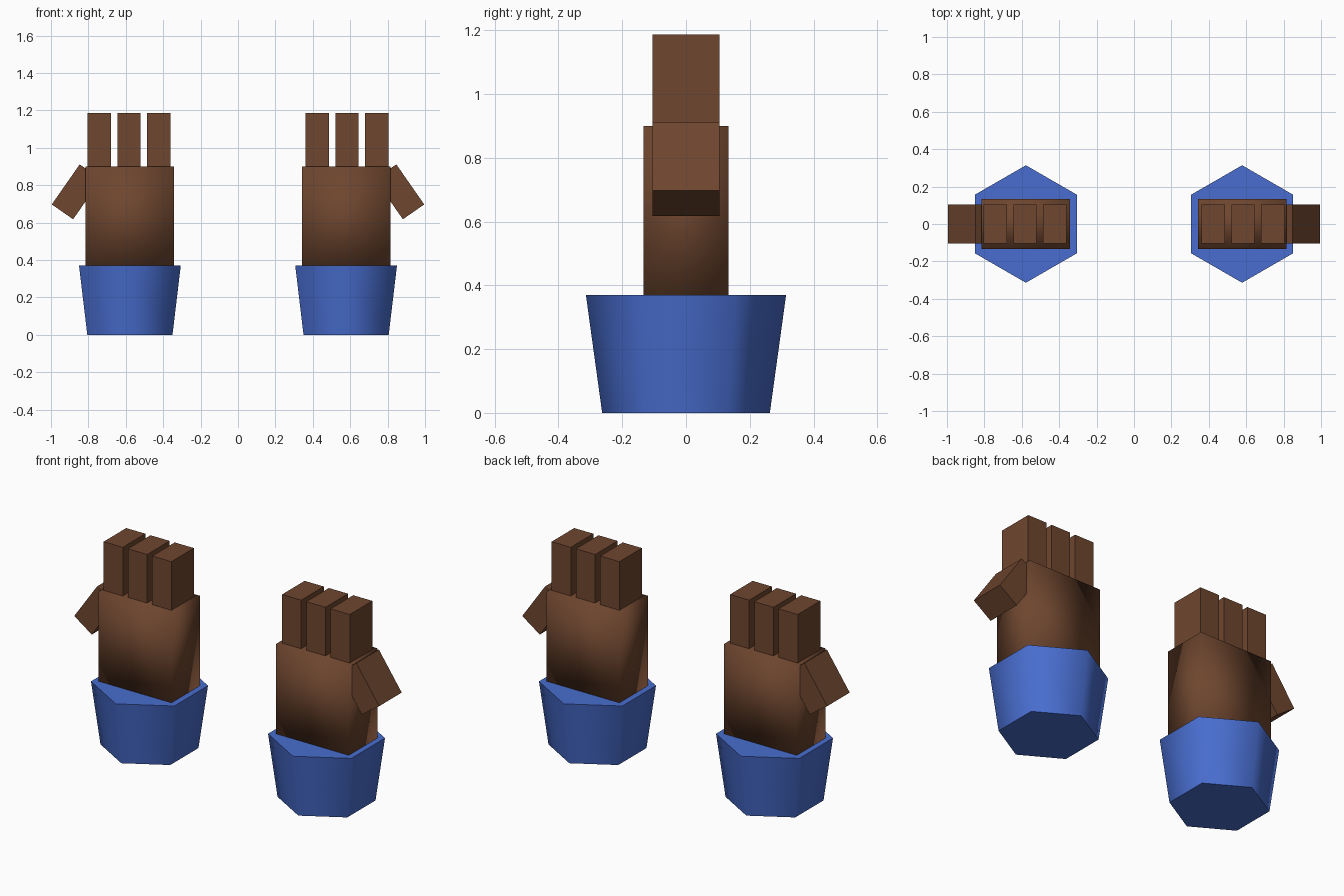
import bpy, bmesh, math
from mathutils import Vector, Matrix

if "Cube" in bpy.data.objects:
    bpy.data.objects.remove(bpy.data.objects["Cube"])


def material(name, rgb):
    m = bpy.data.materials.new(name)
    m.diffuse_color = (*rgb, 1)
    m.use_nodes = True
    m.node_tree.nodes["Principled BSDF"].inputs["Base Color"].default_value = m.diffuse_color
    return m


BROWN = material("brown skin", (0.156, 0.061, 0.028))
BLUE = material("blue sleeve", (0.065, 0.153, 0.62))


def finish(bm, name, mat):
    bmesh.ops.recalc_face_normals(bm, faces=bm.faces)
    mesh = bpy.data.meshes.new(name)
    bm.to_mesh(mesh)
    bm.free()
    mesh.materials.append(mat)
    ob = bpy.data.objects.new(name, mesh)
    bpy.context.collection.objects.link(ob)
    return ob


def box(name, centre, size, angle=0, smooth=False):
    """Box turned by angle about the y axis."""
    bm = bmesh.new()
    mat = (Matrix.Translation(Vector(centre)) @ Matrix.Rotation(angle, 4, 'Y')
           @ Matrix.Diagonal((*size, 1)))
    bmesh.ops.create_cube(bm, size=1, matrix=mat)
    for f in bm.faces:
        f.smooth = smooth
    return finish(bm, name, BROWN)


for side, s in (("left", -1), ("right", 1)):
    # hexagonal flared cuff, smooth sides and flat caps
    bm = bmesh.new()
    bmesh.ops.create_cone(
        bm, cap_ends=True, segments=6, radius1=0.263, radius2=0.314, depth=0.37,
        matrix=Matrix.Translation((s * 0.578, 0, 0.185)))
    for f in bm.faces:
        f.smooth = abs(f.normal.z) < 0.5
    for e in bm.edges:
        e.smooth = all(f.smooth for f in e.link_faces)
    finish(bm, side + "_cuff", BLUE)

    # palm, softly shaded
    box(side + "_palm", (s * 0.579, 0, 0.62), (0.475, 0.266, 0.56), smooth=True)

    # three fingers
    for i, x in enumerate((0.424, 0.5825, 0.741)):
        box(f"{side}_finger_{i + 1}", (s * x, 0, 1.0385), (0.125, 0.21, 0.297))

    # thumb, pointing out and down
    box(side + "_thumb", (s * 0.864, 0, 0.7645), (0.261, 0.21, 0.139),
        angle=s * math.atan2(0.214, 0.149))
